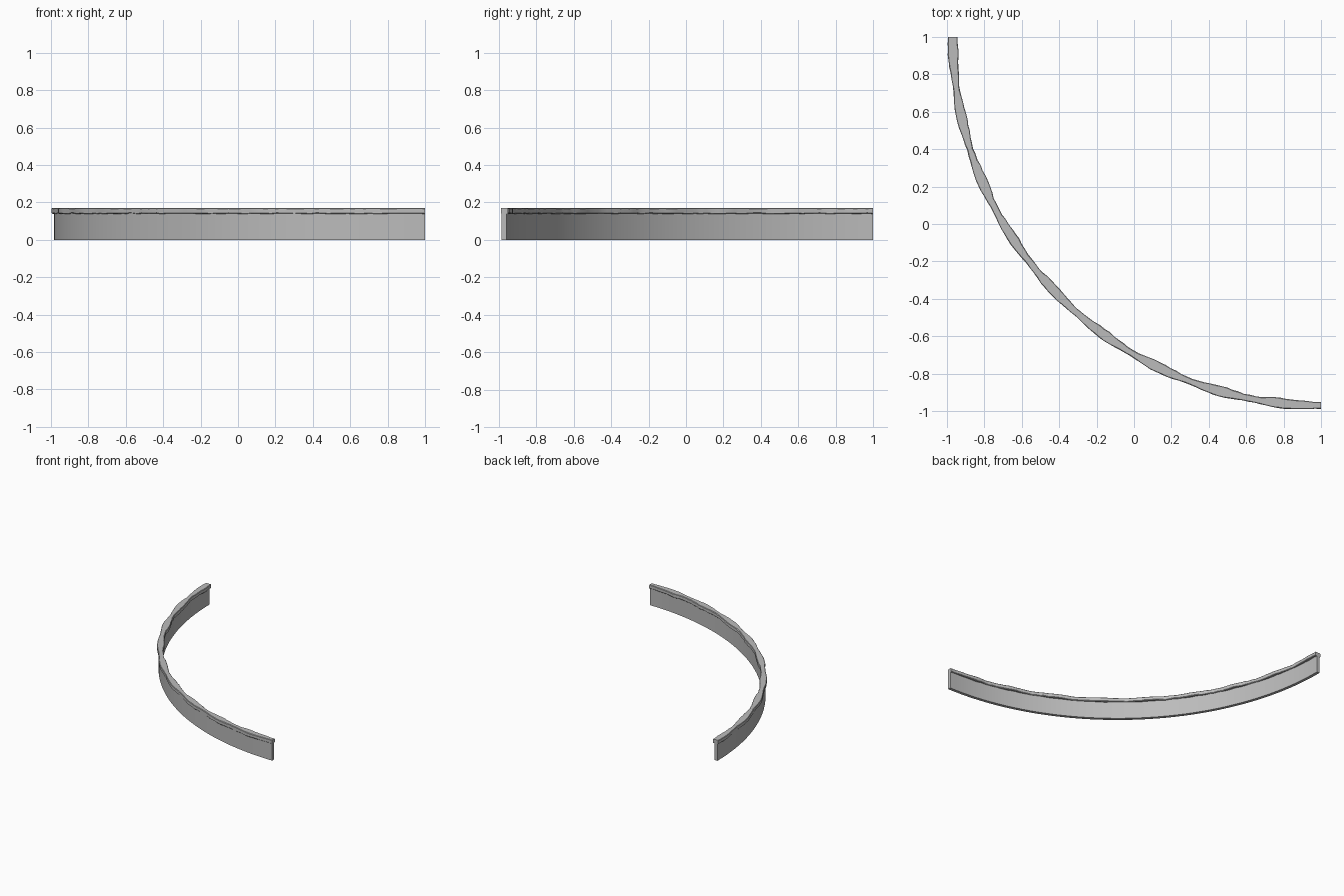
import bpy, bmesh, math, random

random.seed(4)
cube = bpy.data.objects.get("Cube")
if cube:
    bpy.data.objects.remove(cube, do_unlink=True)

stone = bpy.data.materials.new("grey_stone")
stone.use_nodes = True
GREY = (0.5, 0.5, 0.5, 1)
stone.diffuse_color = GREY
stone.node_tree.nodes["Principled BSDF"].inputs["Base Color"].default_value = GREY


def sweep(name, section, steps):
    """Sweep a closed (radius, z) section through a quarter turn about (1, 1)."""
    bm = bmesh.new()
    rings = []
    for i in range(steps + 1):
        a = math.pi / 2 * i / steps
        rings.append([bm.verts.new((1 - r * math.cos(a), 1 - r * math.sin(a), z))
                      for r, z in section(a)])
    for p, q in zip(rings, rings[1:]):
        for k in range(len(p)):
            n = (k + 1) % len(p)
            bm.faces.new((p[k], p[n], q[n], q[k]))
    bm.faces.new(rings[0])
    bm.faces.new(rings[-1])
    bmesh.ops.recalc_face_normals(bm, faces=bm.faces)
    mesh = bpy.data.meshes.new(name)
    bm.to_mesh(mesh)
    bm.free()
    obj = bpy.data.objects.new(name, mesh)
    mesh.materials.append(stone)
    bpy.context.collection.objects.link(obj)
    bpy.ops.object.select_all(action="DESELECT")
    obj.select_set(True)
    bpy.context.view_layer.objects.active = obj
    bpy.ops.object.shade_smooth_by_angle(angle=math.radians(30))


def wall_section(a):
    return [(1.96, 0), (1.985, 0), (1.985, 0.15), (1.96, 0.15)]


def cap_section(a):
    # The cap swells and narrows every ten degrees, with chipped edges
    half = 0.024 + 0.005 * math.cos(math.radians(10.2) ** -1 * math.tau * (a - 0.045))
    out = 1.97 + half - random.uniform(0, 0.003)
    inn = 1.97 - half + random.uniform(-0.002, 0.003)
    low = 0.139 + random.uniform(-0.002, 0.002)
    top = 0.17
    chip = random.uniform(0.002, 0.005)
    return [(inn + chip, low), (out - chip, low), (out, low + chip), (out, top - chip),
            (out - chip, top), (inn + chip, top), (inn, top - chip), (inn, low + chip)]


# Thin curved wall with a rough coping on top
sweep("curved_wall", wall_section, 48)
sweep("rough_cap", cap_section, 96)
